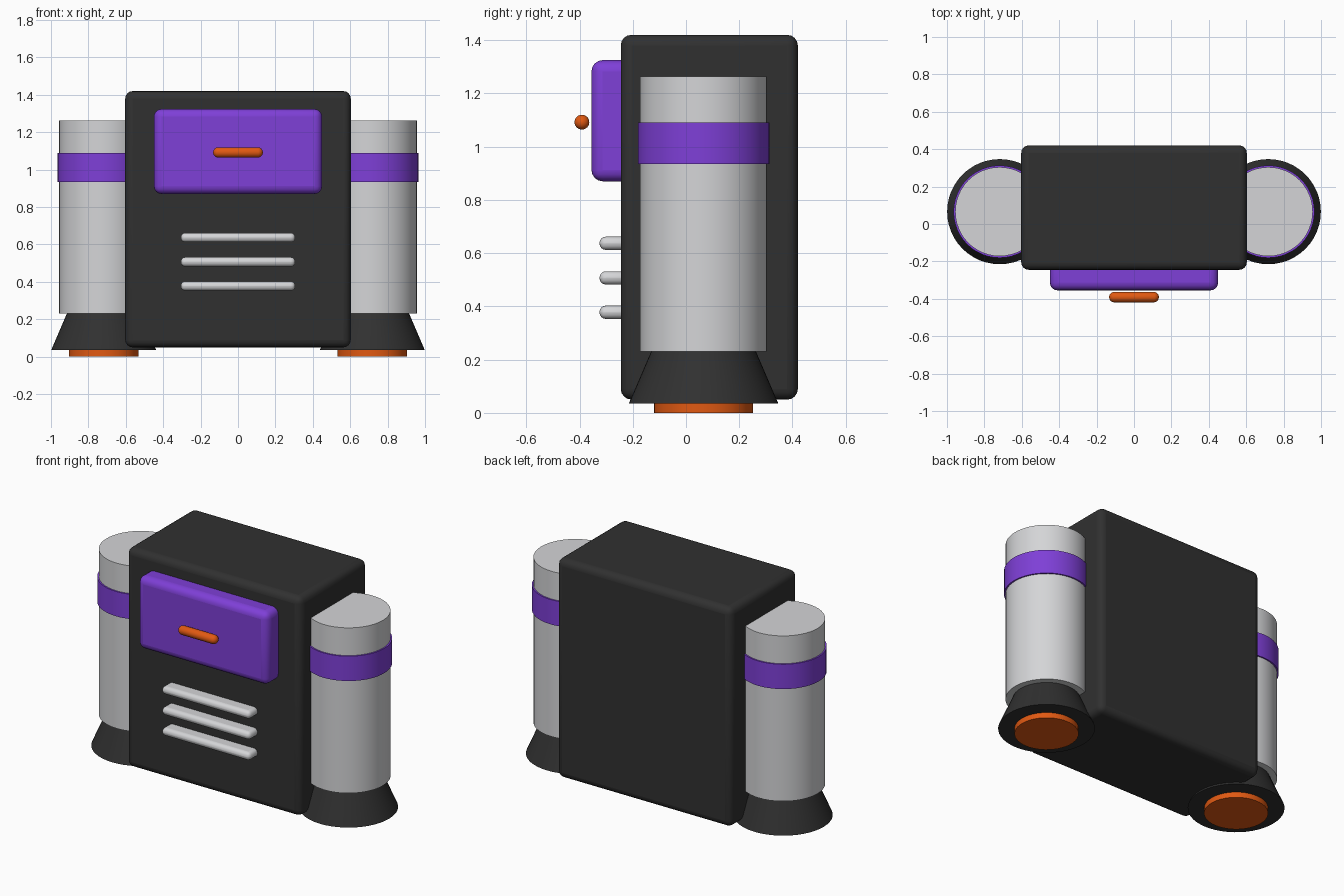
import bpy
import math

if "Cube" in bpy.data.objects:
    bpy.data.objects.remove(bpy.data.objects["Cube"], do_unlink=True)


def material(name, rgb):
    mat = bpy.data.materials.new(name)
    mat.use_nodes = True
    color = (*rgb, 1)
    mat.diffuse_color = color
    bsdf = next(n for n in mat.node_tree.nodes if n.type == "BSDF_PRINCIPLED")
    bsdf.inputs["Base Color"].default_value = color
    return mat


CHARCOAL = material("charcoal", (0.03, 0.03, 0.03))
SILVER = material("silver", (0.66, 0.665, 0.68))
PURPLE = material("purple", (0.21, 0.05, 0.68))
ORANGE = material("orange", (0.75, 0.1, 0.006))


def finish(name, mat, angle=40):
    obj = bpy.context.object
    obj.name = name
    obj.data.materials.append(mat)
    bpy.ops.object.shade_smooth_by_angle(angle=math.radians(angle))
    return obj


def rounded_box(name, mat, low, high, radius):
    """Box between two corners with rounded edges."""
    centre = [(a + b) / 2 for a, b in zip(low, high)]
    bpy.ops.mesh.primitive_cube_add(size=1, location=centre)
    obj = bpy.context.object
    obj.scale = [b - a for a, b in zip(low, high)]
    bpy.ops.object.transform_apply(location=False, rotation=False, scale=True)
    bevel = obj.modifiers.new("Rounded edges", "BEVEL")
    bevel.width = radius
    bevel.segments = 4
    return finish(name, mat)


def round_part(name, mat, x, z0, z1, r0, r1):
    """Upright cylinder or cone frustum on a tank axis."""
    bpy.ops.mesh.primitive_cone_add(vertices=48, radius1=r0, radius2=r1,
                                    depth=z1 - z0,
                                    location=(x, 0.066, (z0 + z1) / 2))
    return finish(name, mat)


# Main pack
rounded_box("pack_body", CHARCOAL, (-0.603, -0.245, 0.05), (0.603, 0.42, 1.42), 0.04)
rounded_box("front_pocket", PURPLE, (-0.45, -0.355, 0.87), (0.45, -0.15, 1.325), 0.042)

# Vent slats
for i, z in enumerate((0.378, 0.507, 0.637)):
    rounded_box(f"vent_slat_{i + 1}", SILVER, (-0.306, -0.325, z - 0.025),
                (0.306, -0.22, z + 0.025), 0.024)

# Pocket handle: a capsule made by stretching a sphere's halves apart
bpy.ops.mesh.primitive_uv_sphere_add(segments=24, ring_count=13, radius=0.028,
                                     location=(0, -0.391, 1.092),
                                     rotation=(0, math.pi / 2, 0))
handle = finish("pocket_handle", ORANGE, 60)
for vert in handle.data.vertices:
    vert.co.z += math.copysign(0.105, vert.co.z)

# Side thrusters
for side, x in (("left", 0.718), ("right", -0.718)):
    round_part(f"{side}_tank", SILVER, x, 0.23, 1.263, 0.238, 0.238)
    round_part(f"{side}_tank_band", PURPLE, x, 0.935, 1.09, 0.247, 0.247)
    round_part(f"{side}_nozzle", CHARCOAL, x, 0.035, 0.235, 0.281, 0.195)
    round_part(f"{side}_burner", ORANGE, x, 0, 0.06, 0.186, 0.186)
